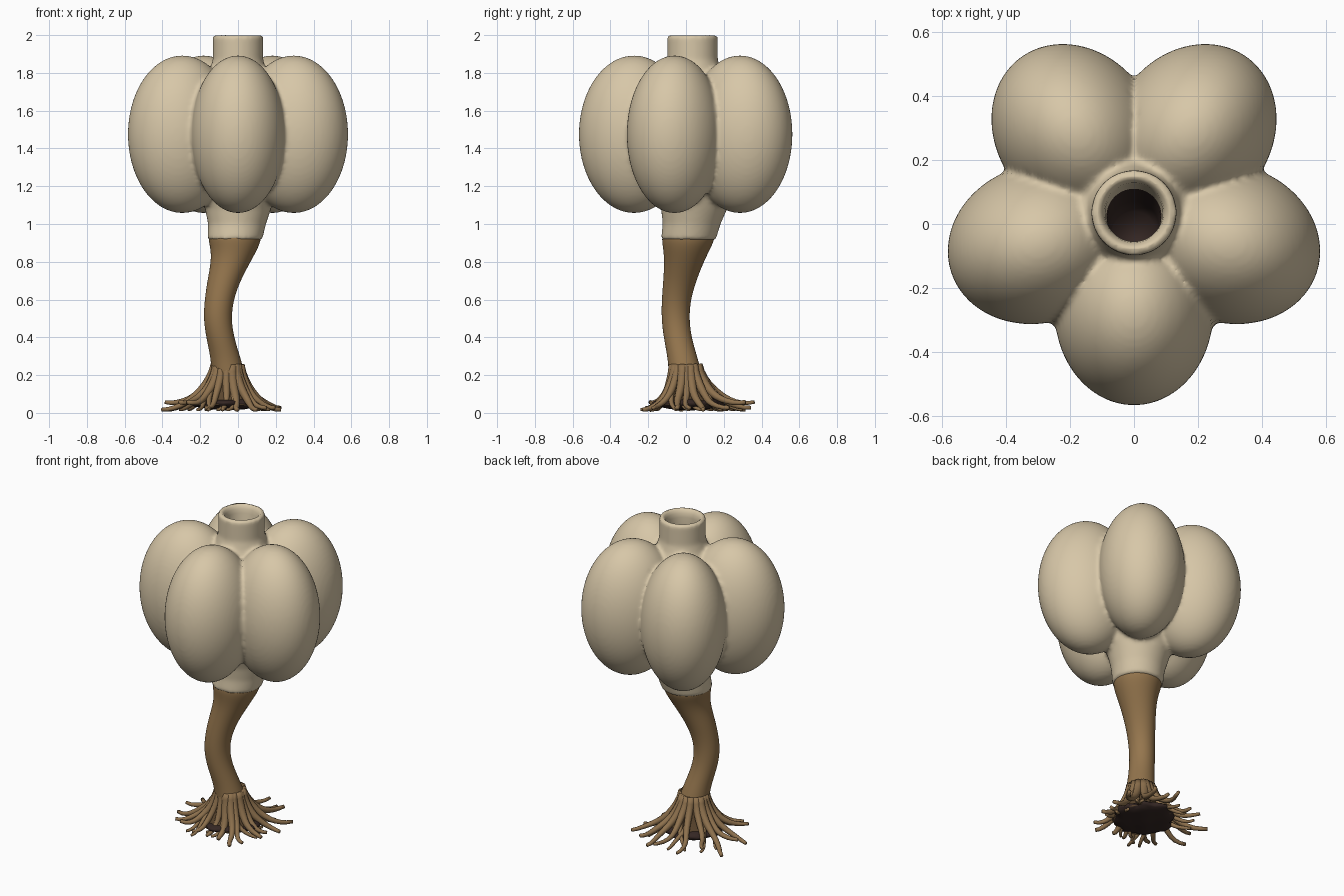
import bpy, bmesh, math, random
from mathutils import Vector, Matrix

random.seed(7)
if "Cube" in bpy.data.objects:
    bpy.data.objects.remove(bpy.data.objects["Cube"])


def material(name, rgb):
    m = bpy.data.materials.new(name)
    m.use_nodes = True
    m.diffuse_color = (*rgb, 1)
    m.node_tree.nodes["Principled BSDF"].inputs["Base Color"].default_value = (*rgb, 1)
    return m


cream = material("pale cream", (0.68, 0.57, 0.39))
bark = material("stem brown", (0.30, 0.18, 0.075))
root_brown = material("root brown", (0.27, 0.165, 0.075))
shade_brown = material("dark bark", (0.10, 0.058, 0.026))
dark = material("hollow dark", (0.035, 0.02, 0.017))


def finish(name, bm, *mats):
    """Turn a bmesh into a smooth shaded object."""
    bmesh.ops.recalc_face_normals(bm, faces=bm.faces)
    for f in bm.faces:
        f.smooth = True
    mesh = bpy.data.meshes.new(name)
    bm.to_mesh(mesh)
    bm.free()
    for m in mats:
        mesh.materials.append(m)
    ob = bpy.data.objects.new(name, mesh)
    bpy.context.collection.objects.link(ob)
    return ob


def loft(bm, path, sides, follow=False):
    """Skin circles (x, y, z, radius); optionally turn them along the path."""
    pts = [Vector(p[:3]) for p in path]
    rot, old, rings = Matrix.Identity(3), Vector((0, 0, 1)), []
    for i, p in enumerate(pts):
        if follow:
            tangent = (pts[min(i + 1, len(pts) - 1)] - pts[max(i - 1, 0)]).normalized()
            rot = old.rotation_difference(tangent).to_matrix() @ rot
            old = tangent
        ring = []
        for k in range(sides):
            a = math.tau * k / sides
            ring.append(bm.verts.new(p + rot @ Vector((math.cos(a), math.sin(a), 0)) * path[i][3]))
        rings.append(ring)
    for lo, hi in zip(rings, rings[1:]):
        for k in range(sides):
            n = (k + 1) % sides
            bm.faces.new((lo[k], lo[n], hi[n], hi[k]))
    bm.faces.new(rings[0][::-1])
    bm.faces.new(rings[-1])


def ellipsoid(bm, centre, size, turn=0):
    m = Matrix.Translation(centre) @ Matrix.Rotation(turn, 4, 'Z') @ Matrix.Diagonal((*size, 1))
    bmesh.ops.create_uvsphere(bm, u_segments=64, v_segments=40, radius=1, matrix=m)


# Bulb: five lobes, core, collar and neck fused into one skin
AXIS_Y = 0.035
bm = bmesh.new()
for i in range(5):
    a = math.radians(270 + 72 * i)
    ellipsoid(bm, (0.31 * math.cos(a), AXIS_Y + 0.31 * math.sin(a), 1.475), (0.292, 0.248, 0.417), a)
ellipsoid(bm, (0, AXIS_Y, 1.475), (0.24, 0.24, 0.36))
loft(bm, [(-0.017, 0.012, 0.915, 0.145), (-0.005, 0.03, 1.0, 0.153),
          (0, 0.043, 1.08, 0.175), (0.01, 0.04, 1.2, 0.21), (0, 0.035, 1.35, 0.22)], 48)
loft(bm, [(0, AXIS_Y, z, r) for z, r in
          ((1.6, 0.2), (1.75, 0.18), (1.82, 0.148), (1.87, 0.133), (2.0, 0.133))], 64)
bulb = finish("lobed_bulb", bm, cream, dark)

# Cutter for the hollow neck, leaning slightly forward with depth
bm = bmesh.new()
bore = ((1.4, 0.07), (1.6, 0.077), (1.8, 0.083), (1.86, 0.086), (1.95, 0.09),
        (1.975, 0.094), (1.99, 0.102), (2.003, 0.116), (2.05, 0.116))
loft(bm, [(0, AXIS_Y - 0.12 * max(0, 1.95 - z), z, r) for z, r in bore], 64)
for f in bm.faces:
    f.material_index = 1 if f.calc_center_median().z < 1.85 else 0
cutter = finish("neck_bore_cutter", bm, cream, dark)
cutter.hide_render = True
cutter.hide_viewport = True
cutter.display_type = 'WIRE'

remesh = bulb.modifiers.new("fuse", 'REMESH')
remesh.mode = 'VOXEL'
remesh.voxel_size = 0.012
remesh.use_smooth_shade = True
soften = bulb.modifiers.new("soften", 'SMOOTH')
soften.factor = 0.5
soften.iterations = 6
cut = bulb.modifiers.new("bore", 'BOOLEAN')
cut.operation = 'DIFFERENCE'
cut.solver = 'EXACT'
cut.object = cutter

# Curved stem
bm = bmesh.new()
loft(bm, [(-0.04, 0.0, 0.16, 0.09), (-0.055, -0.007, 0.23, 0.086), (-0.068, -0.02, 0.3, 0.079),
          (-0.095, -0.045, 0.4, 0.074), (-0.11, -0.057, 0.5, 0.074), (-0.1, -0.052, 0.6, 0.077),
          (-0.075, -0.033, 0.7, 0.088), (-0.038, -0.01, 0.8, 0.105), (-0.02, 0.004, 0.87, 0.126),
          (-0.017, 0.012, 0.92, 0.142), (-0.016, 0.013, 0.96, 0.136)], 24)
stem = finish("curved_stem", bm, bark)
stem.modifiers.new("round", 'SUBSURF').levels = 2
stem.modifiers["round"].render_levels = 2

# Shaded mound behind the roots
BASE = Vector((-0.055, 0.0, 0))
bm = bmesh.new()
loft(bm, [(BASE.x, 0.01, z, r) for z, r in
          ((0.04, 0.17), (0.08, 0.14), (0.13, 0.11), (0.18, 0.092), (0.23, 0.07))], 24)
for v in bm.verts:
    v.co += Vector((random.uniform(-1, 1), random.uniform(-1, 1), 0)) * 0.008
finish("root_mound", bm, shade_brown)

# Lumpy dark underside
bm = bmesh.new()
bmesh.ops.create_icosphere(bm, subdivisions=4, radius=1)
for v in bm.verts:
    lump = 1 + 0.09 * math.sin(7 * v.co.x + 2) * math.cos(6 * v.co.y) + random.uniform(-0.02, 0.02)
    v.co = Vector((v.co.x * 0.18, v.co.y * 0.18, v.co.z * 0.035)) * lump + Vector((BASE.x, 0.015, 0.05))
finish("dark_underside", bm, dark)


# Spreading roots with forks
def root(bm, angle, length, start, thick, lift):
    path, steps, phase = [], 11, random.uniform(0, math.tau)
    for i in range(steps + 1):
        t = start + (1 - start) * i / steps
        r = 0.065 + (length - 0.065) * t ** 1.3
        a = angle(t) + 0.07 * math.sin(7 * t + phase) * t
        z = 0.017 + lift * t * t + 0.235 * (1 - t) ** 1.8 + 0.007 * math.sin(9 * t + phase) * t * (1 - t)
        path.append((BASE.x + r * math.cos(a), BASE.y + r * math.sin(a), z,
                     thick * (1 - 0.62 * t)))
    loft(bm, path, 10, follow=True)


bm = bmesh.new()
COUNT = 19
for i in range(COUNT):
    a0 = math.tau * (i + random.uniform(-0.25, 0.25)) / COUNT
    length = 0.30 + 0.06 * math.sin(a0) - 0.025 * math.cos(a0) + random.uniform(-0.05, 0.045)
    lift = random.choice((0, 0, 0.01, 0.04))
    root(bm, lambda t: a0, length, 0, random.uniform(0.024, 0.031), lift)
    if i % 3 != 1:
        side = random.choice((-1, 1)) * random.uniform(0.4, 0.7)
        root(bm, lambda t: a0 + side * (t - 0.35), length * random.uniform(0.75, 0.95),
             0.35, 0.021, 0)
finish("spreading_roots", bm, root_brown)
